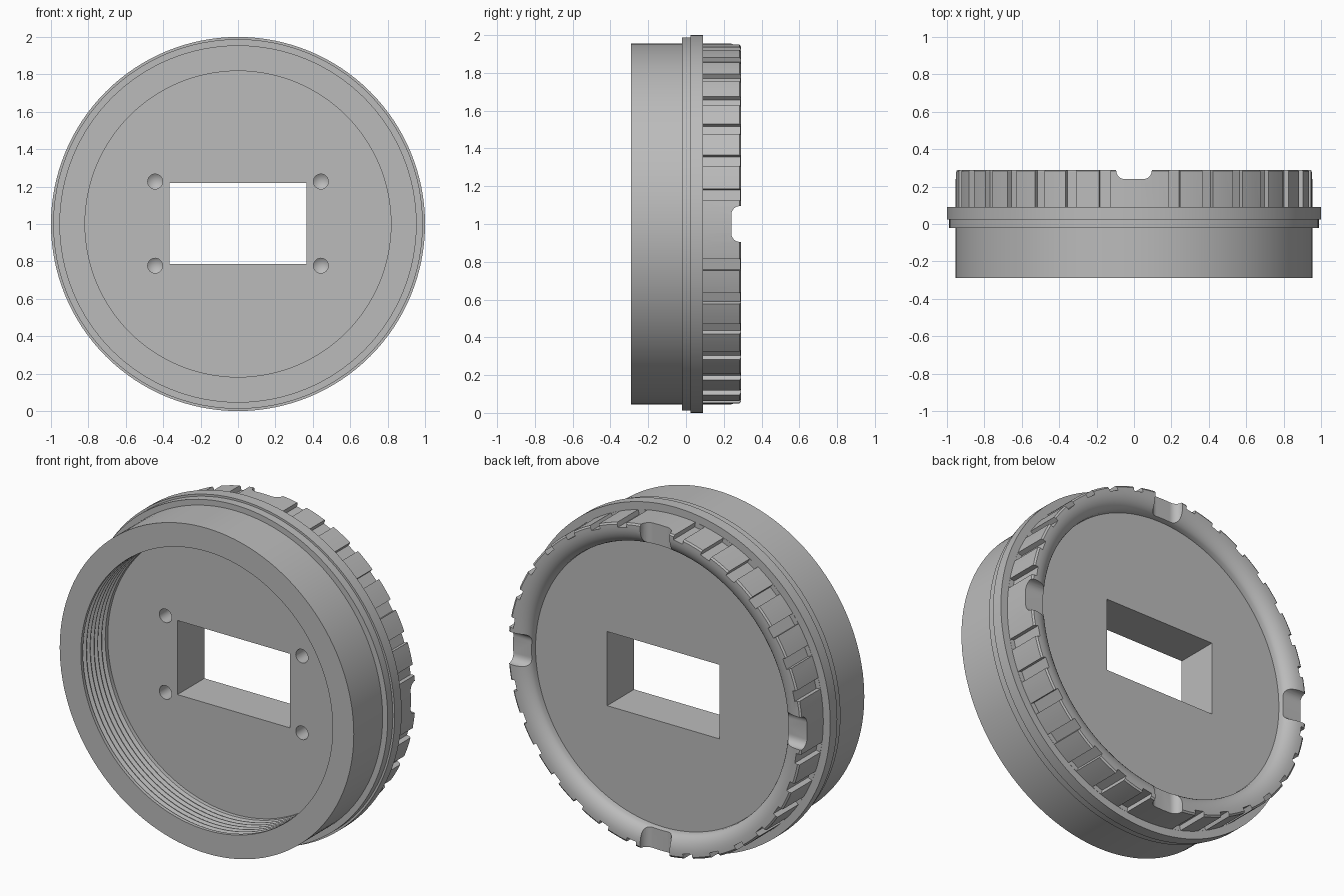
import bpy, bmesh
from math import sin, cos, pi, radians
from mathutils import Matrix, Vector

if "Cube" in bpy.data.objects:
    bpy.data.objects.remove(bpy.data.objects["Cube"])

grey = bpy.data.materials.new("plain_grey")
grey.use_nodes = True
colour = (0.5, 0.5, 0.5, 1)
grey.diffuse_color = colour
grey.node_tree.nodes["Principled BSDF"].inputs["Base Color"].default_value = colour

CENTRE = Vector((0, 0, 1))


def finish(bm, name):
    bmesh.ops.recalc_face_normals(bm, faces=bm.faces)
    mesh = bpy.data.meshes.new(name)
    bm.to_mesh(mesh)
    bm.free()
    mesh.materials.append(grey)
    ob = bpy.data.objects.new(name, mesh)
    bpy.context.collection.objects.link(ob)
    return ob


def lathe(bm, profile, centre, steps):
    """Spin (radius, y) points about an axis parallel to y."""
    verts = [bm.verts.new(centre + Vector((r, y, 0))) for r, y in profile]
    edges = [bm.edges.new(pair) for pair in zip(verts, verts[1:])]
    bmesh.ops.spin(bm, geom=verts + edges, cent=centre, axis=(0, 1, 0),
                   angle=2 * pi, steps=steps)
    bmesh.ops.remove_doubles(bm, verts=bm.verts, dist=0.0001)


def prism(bm, outline, offset):
    """Extrude a closed outline by an offset vector."""
    face = bm.faces.new([bm.verts.new(p) for p in outline])
    new = bmesh.ops.extrude_face_region(bm, geom=[face])["geom"]
    bmesh.ops.translate(bm, vec=offset,
                        verts=[g for g in new if isinstance(g, bmesh.types.BMVert)])


def cut(target, bm, name):
    cutter = finish(bm, name)
    cutter.hide_render = True
    mod = target.modifiers.new(name, 'BOOLEAN')
    mod.operation = 'DIFFERENCE'
    mod.solver = 'EXACT'
    mod.object = cutter
    bpy.ops.object.select_all(action='DESELECT')
    bpy.context.view_layer.objects.active = target
    target.select_set(True)
    bpy.ops.object.modifier_apply(modifier=name)
    bpy.data.objects.remove(cutter)


# Cap body: back floor, rounded rim, grip ring, stepped flange, front skirt
profile = [(0, 0.21), (0.83, 0.21)]
for i in range(1, 9):
    a = i / 8 * pi / 2
    profile.append((0.93 - 0.10 * cos(a), 0.22 + 0.07 * sin(a)))
profile += [(0.945, 0.29), (0.955, 0.283), (0.955, 0.09), (1, 0.09), (1, 0.025),
            (0.988, 0.025), (0.988, -0.022), (0.955, -0.022), (0.955, -0.29), (0.818, -0.29)]

# Internal thread grooves, then the front floor
pitch, grooves = 0.035, 6
for i in range(grooves):
    y = -0.27 + i * pitch
    profile += [(0.818, y), (0.838, y + pitch * 0.4), (0.838, y + pitch * 0.55),
                (0.818, y + pitch * 0.9)]
profile += [(0.818, -0.04), (0, -0.04)]
bm = bmesh.new()
lathe(bm, profile, CENTRE, 128)
body = finish(bm, "threaded_cap")

# Grip grooves around the back ring, skipped at the four notches
bm = bmesh.new()
step = 11.25
for k in range(32):
    if k % 8 == 7:
        continue
    a, b = radians(k * step + 7.5), radians((k + 1) * step)
    corners = [(0.927, a), (1.05, a), (1.05, b), (0.927, b)]
    prism(bm, [CENTRE + Vector((r * cos(t), 0.091, r * sin(t))) for r, t in corners],
          Vector((0, 0.3, 0)))
cut(body, bm, "grip_groove_cutter")

# Four round-cornered notches through the rim
half, depth, corner = 0.095, 0.24, 0.045
outline = [(-half, 0.35)]
for side in (-1, 1):
    arc = []
    for i in range(7):
        a = i / 6 * pi / 2
        arc.append((side * (half - corner + corner * cos(a)),
                    depth + corner - corner * sin(a)))
    outline += arc if side < 0 else arc[::-1]
outline.append((half, 0.35))
bm = bmesh.new()
for k in range(4):
    turn = Matrix.Rotation(k * pi / 2, 3, 'Y')
    prism(bm, [CENTRE + turn @ Vector((x, y, 0.7)) for x, y in outline],
          turn @ Vector((0, 0, 0.4)))
cut(body, bm, "rim_notch_cutter")

# Rectangular window through the floor
bm = bmesh.new()
prism(bm, [Vector((x, -0.2, z)) for x, z in
           ((-0.365, 0.785), (0.365, 0.785), (0.365, 1.22), (-0.365, 1.22))],
      Vector((0, 0.6, 0)))
cut(body, bm, "window_cutter")

# Four blind screw holes with conical ends
bm = bmesh.new()
for x in (-0.443, 0.443):
    for z in (0.777, 1.227):
        lathe(bm, [(0, -0.1), (0.04, -0.1), (0.04, 0.08), (0, 0.11)], Vector((x, 0, z)), 24)
cut(body, bm, "screw_hole_cutter")

bpy.ops.object.shade_smooth_by_angle(angle=radians(25))
